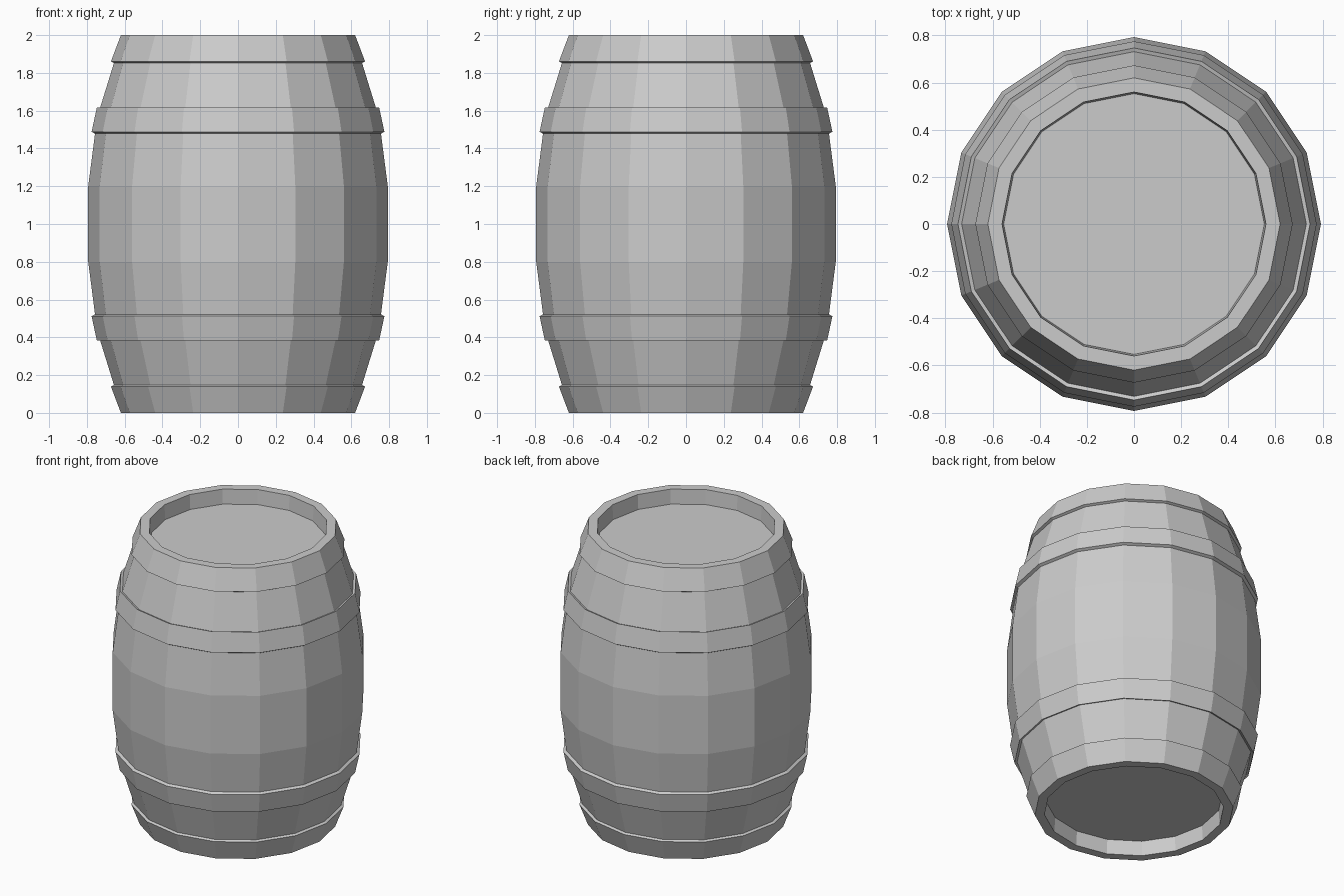
import bpy
import bmesh
from math import cos, sin, pi

if "Cube" in bpy.data.objects:
    bpy.data.objects.remove(bpy.data.objects["Cube"])

SIDES = 16


def lathe(name, profile, flip=False, cap=False):
    """Revolve (radius, z) points into a faceted band; cap closes the first ring."""
    bm = bmesh.new()
    rings = []
    for r, z in profile:
        z = 2 - z if flip else z
        rings.append([bm.verts.new((r * cos(2 * pi * i / SIDES),
                                    r * sin(2 * pi * i / SIDES), z))
                      for i in range(SIDES)])
    for a, b in zip(rings, rings[1:]):
        for i in range(SIDES):
            j = (i + 1) % SIDES
            quad = (a[i], a[j], b[j], b[i])
            bm.faces.new(quad[::-1] if flip else quad)
    if cap:
        bm.faces.new(rings[0] if flip else rings[0][::-1])
    mesh = bpy.data.meshes.new(name)
    bm.to_mesh(mesh)
    bm.free()
    obj = bpy.data.objects.new(name, mesh)
    bpy.context.collection.objects.link(obj)
    return obj


# Profiles run from the barrel end towards the middle
head = [(0.553, 0.10), (0.56, 0.0)]
end_hoop = [(0.56, 0.0), (0.62, 0.0), (0.673, 0.14), (0.657, 0.148)]
end_staves = [(0.657, 0.148), (0.731, 0.388)]
inner_hoop = [(0.731, 0.388), (0.747, 0.382), (0.775, 0.512), (0.757, 0.522)]

# Both ends share the same parts, mirrored about z = 1
for side, flip in (("lower", False), ("upper", True)):
    lathe(side + "_head", head, flip, cap=True)
    lathe(side + "_end_hoop", end_hoop, flip)
    lathe(side + "_end_staves", end_staves, flip)
    lathe(side + "_inner_hoop", inner_hoop, flip)

# Bulging middle between the inner hoops
lathe("belly_staves", [(0.757, 0.522), (0.793, 0.80), (0.793, 1.20), (0.757, 1.478)])
